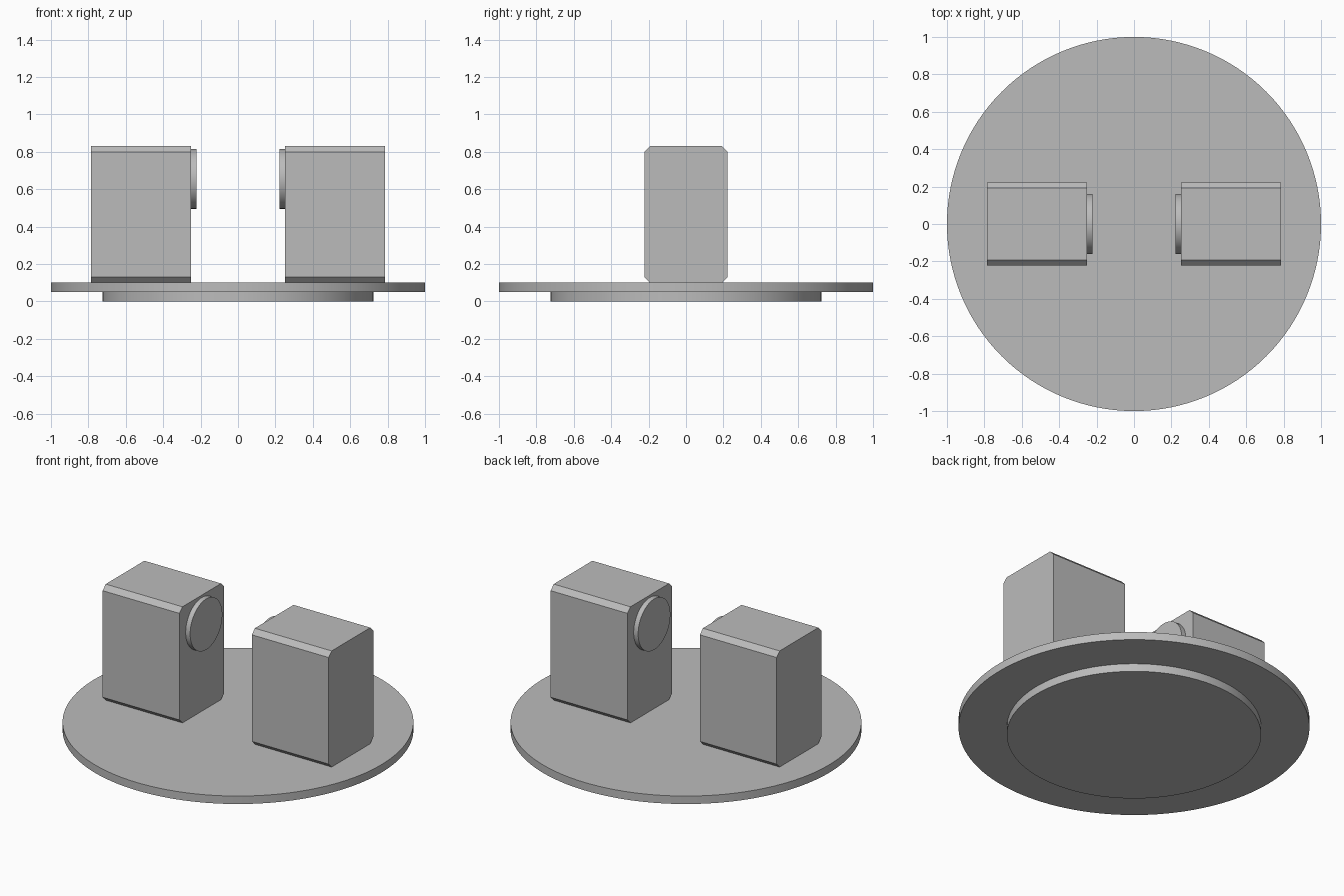
import bpy
import bmesh
from math import radians
from mathutils import Matrix

cube = bpy.data.objects.get("Cube")
if cube:
    bpy.data.objects.remove(cube, do_unlink=True)

grey = bpy.data.materials.new("plain_grey")
grey.use_nodes = True
colour = (0.5, 0.5, 0.5, 1)
grey.diffuse_color = colour
grey.node_tree.nodes["Principled BSDF"].inputs["Base Color"].default_value = colour


def finish(name, bm):
    bmesh.ops.recalc_face_normals(bm, faces=bm.faces)
    mesh = bpy.data.meshes.new(name)
    bm.to_mesh(mesh)
    bm.free()
    mesh.materials.append(grey)
    obj = bpy.data.objects.new(name, mesh)
    bpy.context.collection.objects.link(obj)
    bpy.ops.object.select_all(action='DESELECT')
    obj.select_set(True)
    bpy.context.view_layer.objects.active = obj
    bpy.ops.object.shade_smooth_by_angle(angle=radians(30))
    return obj


def disc(name, radius, depth, centre, turn=0, sides=128):
    bm = bmesh.new()
    place = Matrix.Translation(centre) @ Matrix.Rotation(radians(turn), 4, 'Y')
    bmesh.ops.create_cone(bm, cap_ends=True, segments=sides, radius1=radius,
                          radius2=radius, depth=depth, matrix=place)
    return finish(name, bm)


def block(name, x0, x1, half_y, z0, z1, cut):
    # Chamfered profile in the YZ plane, extruded along X
    bm = bmesh.new()
    a, b = half_y, half_y - cut
    profile = [(-b, z0), (b, z0), (a, z0 + cut), (a, z1 - cut),
               (b, z1), (-b, z1), (-a, z1 - cut), (-a, z0 + cut)]
    face = bm.faces.new([bm.verts.new((x0, y, z)) for y, z in profile])
    out = bmesh.ops.extrude_face_region(bm, geom=[face], use_keep_orig=True)
    verts = [v for v in out["geom"] if isinstance(v, bmesh.types.BMVert)]
    bmesh.ops.translate(bm, verts=verts, vec=(x1 - x0, 0, 0))
    obj = finish(name, bm)
    for poly in obj.data.polygons:
        poly.use_smooth = False
    return obj


# Round base: narrow foot under a wide plate
disc("base_foot", 0.725, 0.05, (0, 0, 0.025))
disc("base_plate", 1.0, 0.05, (0, 0, 0.075))

# Two facing blocks, each with a round pad on its inner side
for side, s in (("left", 1), ("right", -1)):
    lo, hi = sorted((s * 0.252, s * 0.786))
    block(side + "_block", lo, hi, 0.222, 0.1, 0.83, 0.03)
    disc(side + "_pad", 0.16, 0.032, (s * 0.237, 0, 0.655), 90, 64)
